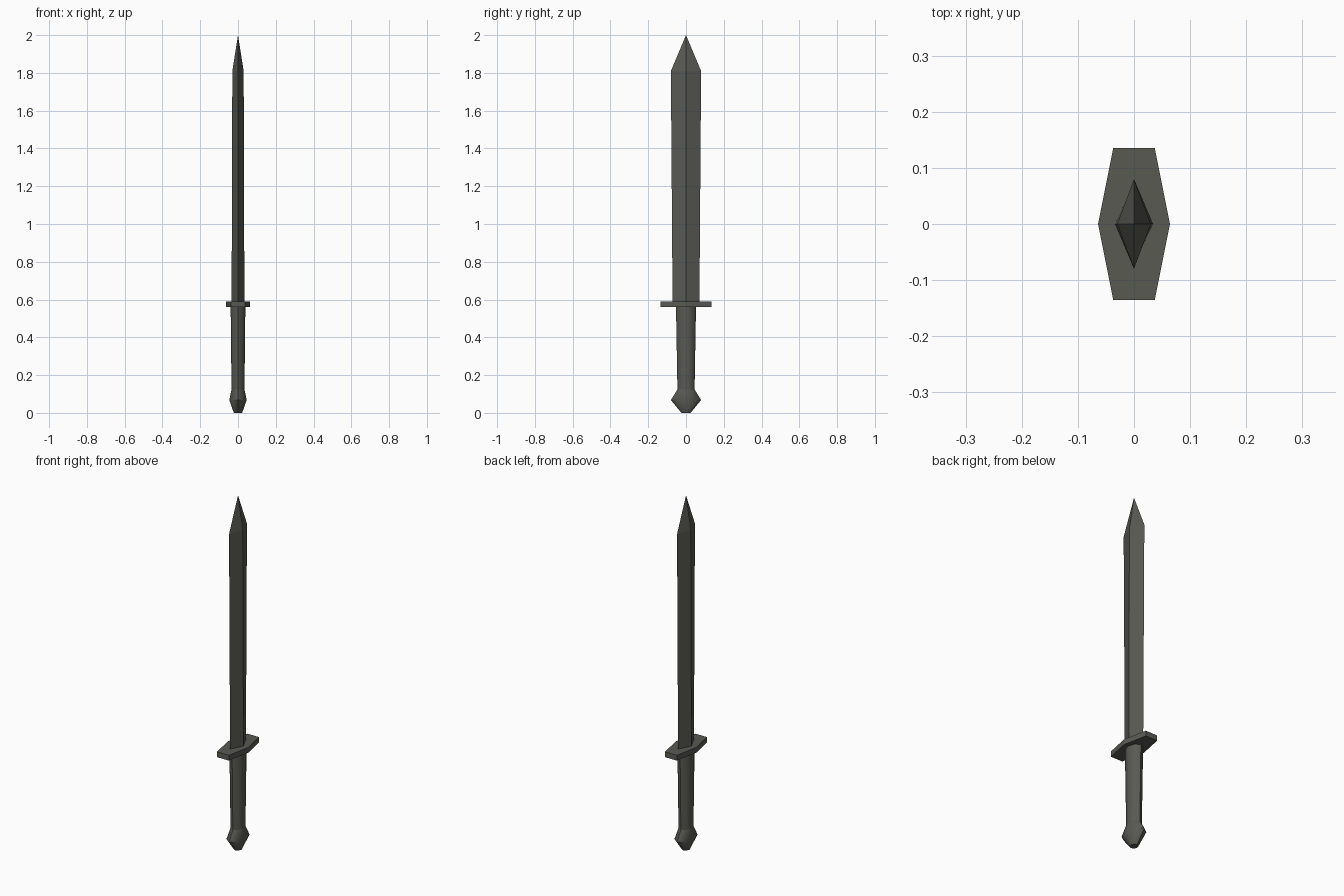
import bpy, bmesh, math

if "Cube" in bpy.data.objects:
    bpy.data.objects.remove(bpy.data.objects["Cube"])

steel = bpy.data.materials.new("dark grey metal")
steel.diffuse_color = (0.10, 0.10, 0.088, 1)
steel.use_nodes = True
steel.node_tree.nodes["Principled BSDF"].inputs["Base Color"].default_value = steel.diffuse_color


def loft(name, rings, smooth=False):
    """Skin a stack of closed rings; a one-point ring makes a tip."""
    bm = bmesh.new()
    loops = [[bm.verts.new(p) for p in ring] for ring in rings]
    for a, b in zip(loops, loops[1:]):
        n = len(a)
        for i in range(n):
            j = (i + 1) % n
            if len(b) == 1:
                bm.faces.new((a[i], a[j], b[0]))
            else:
                bm.faces.new((a[i], a[j], b[j], b[i]))
    bm.faces.new(loops[0][::-1])
    if len(loops[-1]) > 1:
        bm.faces.new(loops[-1])
    bmesh.ops.recalc_face_normals(bm, faces=bm.faces)
    mesh = bpy.data.meshes.new(name)
    bm.to_mesh(mesh)
    bm.free()
    mesh.materials.append(steel)
    obj = bpy.data.objects.new(name, mesh)
    bpy.context.collection.objects.link(obj)
    if smooth:
        bpy.ops.object.select_all(action='DESELECT')
        obj.select_set(True)
        bpy.context.view_layer.objects.active = obj
        bpy.ops.object.shade_smooth_by_angle(angle=math.radians(50))
    return obj


def oval(rx, ry, z, n=8):
    return [(rx * math.cos(2 * math.pi * i / n), ry * math.sin(2 * math.pi * i / n), z)
            for i in range(n)]


def hexagon(z):
    return [(0.064, 0, z), (0.037, 0.135, z), (-0.037, 0.135, z),
            (-0.064, 0, z), (-0.037, -0.135, z), (0.037, -0.135, z)]


# Diamond-section blade, widening slightly to the shoulder, then a point
loft("blade", [oval(0.034, 0.071, 0.575, 4), oval(0.030, 0.080, 1.81, 4), [(0, 0, 2.0)]])

# Flat hexagonal cross guard
loft("guard", [hexagon(0.56), hexagon(0.59)])

# Tapered oval grip
loft("grip", [oval(0.034, 0.045, 0.10), oval(0.039, 0.053, 0.565)], True)

# Flared pommel
loft("pommel", [oval(0.022, 0.024, 0), oval(0.046, 0.080, 0.068), oval(0.034, 0.045, 0.125)], True)
